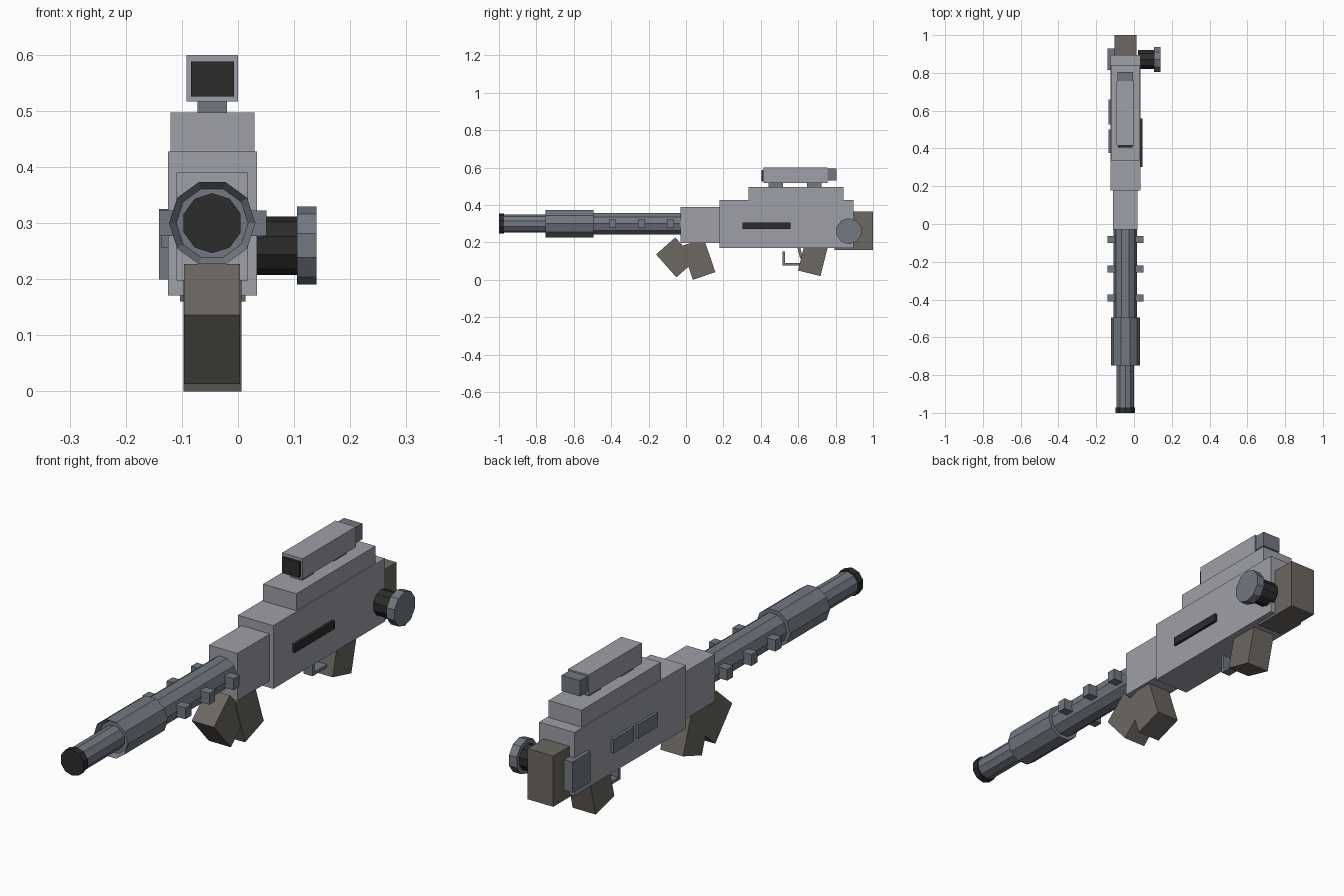
import bpy, bmesh, math

if "Cube" in bpy.data.objects:
    bpy.data.objects.remove(bpy.data.objects["Cube"])


def material(name, rgb):
    m = bpy.data.materials.new(name)
    m.diffuse_color = (*rgb, 1)
    m.use_nodes = True
    m.node_tree.nodes["Principled BSDF"].inputs["Base Color"].default_value = m.diffuse_color
    return m


BODY = material("body_grey", (0.34, 0.35, 0.39))
STEEL = material("steel", (0.17, 0.19, 0.22))
BROWN = material("grip_brown", (0.15, 0.135, 0.12))
DARK = material("dark", (0.025, 0.025, 0.025))
CX, CZ = -0.046, 0.30  # barrel axis


def finish(name, bm, mat):
    bmesh.ops.recalc_face_normals(bm, faces=bm.faces[:])
    mesh = bpy.data.meshes.new(name)
    bm.to_mesh(mesh)
    bm.free()
    mesh.materials.append(mat)
    ob = bpy.data.objects.new(name, mesh)
    bpy.context.collection.objects.link(ob)
    return ob


def prism(name, x0, x1, profile, mat):
    """Extrude a (y, z) profile from x0 to x1."""
    bm = bmesh.new()
    face = bm.faces.new([bm.verts.new((x0, y, z)) for y, z in profile])
    ext = bmesh.ops.extrude_face_region(bm, geom=[face])
    verts = [v for v in ext["geom"] if isinstance(v, bmesh.types.BMVert)]
    bmesh.ops.translate(bm, verts=verts, vec=(x1 - x0, 0, 0))
    return finish(name, bm, mat)


def box(name, x, y, z, mat):
    return prism(name, *x, [(y[0], z[0]), (y[1], z[0]), (y[1], z[1]), (y[0], z[1])], mat)


def tilted_box(name, x, corner, length, height, degrees, mat):
    """Box starting at a (y, z) corner, its lower edge tilted in the side view."""
    c, s = math.cos(math.radians(degrees)), math.sin(math.radians(degrees))
    pts = [(0, 0), (length, 0), (length, height), (0, height)]
    return prism(name, *x, [(corner[0] + a * c - b * s, corner[1] + a * s + b * c)
                            for a, b in pts], mat)


def lathe(name, profile, mat, place, sides=10, phase=0.0):
    """Rings of (distance along axis, radius), capped at both ends."""
    bm = bmesh.new()
    rings = []
    for d, r in profile:
        angles = [phase + math.tau * i / sides for i in range(sides)]
        rings.append([bm.verts.new(place(d, r * math.cos(a), r * math.sin(a))) for a in angles])
    for a, b in zip(rings, rings[1:]):
        for i in range(sides):
            j = (i + 1) % sides
            bm.faces.new((a[i], a[j], b[j], b[i]))
    bm.faces.new(rings[0])
    bm.faces.new(rings[-1])
    return finish(name, bm, mat)


def on_barrel(d, u, v):
    return (CX + u, d, CZ + v)


def on_knob(d, u, v):
    return (d, 0.871 + u, 0.26 + v)


# Barrel, sleeve with recessed mouth, and muzzle
UP = math.pi / 2
lathe("muzzle_cap", [(-1.0, 0.0535), (-0.972, 0.0535)], DARK, on_barrel, phase=UP)
lathe("front_barrel", [(-0.972, 0.048), (-0.72, 0.048)], STEEL, on_barrel, phase=UP)
lathe("barrel_sleeve", [(-0.73, 0.064), (-0.75, 0.077), (-0.495, 0.077)], STEEL, on_barrel)
lathe("main_barrel", [(-0.5, 0.0615), (0.0, 0.0615)], STEEL, on_barrel)

# Side studs along the barrel
for i, y in enumerate((-0.392, -0.238, -0.082)):
    for side, x in (("left", (-0.141, -0.095)), ("right", (0.003, 0.051))):
        box(f"barrel_stud_{side}_{i}", x, (y - 0.019, y + 0.019), (0.277, 0.323), STEEL)

# Body
box("handguard", (-0.11, 0.018), (-0.03, 0.19), (0.198, 0.39), BODY)
box("receiver", (-0.125, 0.034), (0.178, 0.895), (0.171, 0.428), BODY)
box("top_rail", (-0.12, 0.029), (0.333, 0.842), (0.42, 0.497), BODY)
box("stock_pad", (-0.103, 0.013), (0.794, 1.0), (0.16, 0.366), BROWN)
box("ejection_slot", (0.03, 0.045), (0.302, 0.558), (0.273, 0.307), DARK)

# Left side plates
box("left_panel_front", (-0.136, -0.12), (0.375, 0.5), (0.256, 0.313), STEEL)
box("left_panel_rear", (-0.136, -0.12), (0.527, 0.66), (0.256, 0.313), STEEL)
box("left_rear_plate", (-0.141, -0.103), (0.815, 0.93), (0.2, 0.325), STEEL)

# Scope
box("scope_body", (-0.092, 0.0), (0.415, 0.757), (0.517, 0.6), BODY)
box("scope_lens", (-0.084, -0.007), (0.404, 0.42), (0.526, 0.588), DARK)
box("scope_eyepiece", (-0.087, -0.004), (0.75, 0.805), (0.53, 0.594), STEEL)
for i, y in enumerate((0.441, 0.648)):
    box(f"scope_mount_{i}", (-0.072, -0.02), (y, y + 0.077), (0.49, 0.52), STEEL)

# Knob on the right
lathe("knob_shaft", [(0.02, 0.052), (0.106, 0.052)], DARK, on_knob, phase=UP)
lathe("knob_head", [(0.105, 0.0695), (0.14, 0.0695)], STEEL, on_knob, phase=UP)

# Grips
GRIP = (-0.097, 0.006)
tilted_box("rear_grip", GRIP, (0.599, 0.05), 0.124, 0.17, -14, BROWN)
tilted_box("front_grip_rear", GRIP, (0.037, 0.0), 0.127, 0.19, 19, BROWN)
tilted_box("front_grip_front", (-0.096, 0.004), (-0.16, 0.136), 0.164, 0.137, -48.5, BROWN)

# Trigger guard and trigger
prism("trigger_guard", -0.066, -0.026, [(0.516, 0.152), (0.516, 0.077), (0.615, 0.077),
                                        (0.615, 0.09), (0.529, 0.09), (0.529, 0.152)], STEEL)
tilted_box("trigger", (-0.056, -0.036), (0.61, 0.115), 0.015, 0.07, 14, STEEL)
